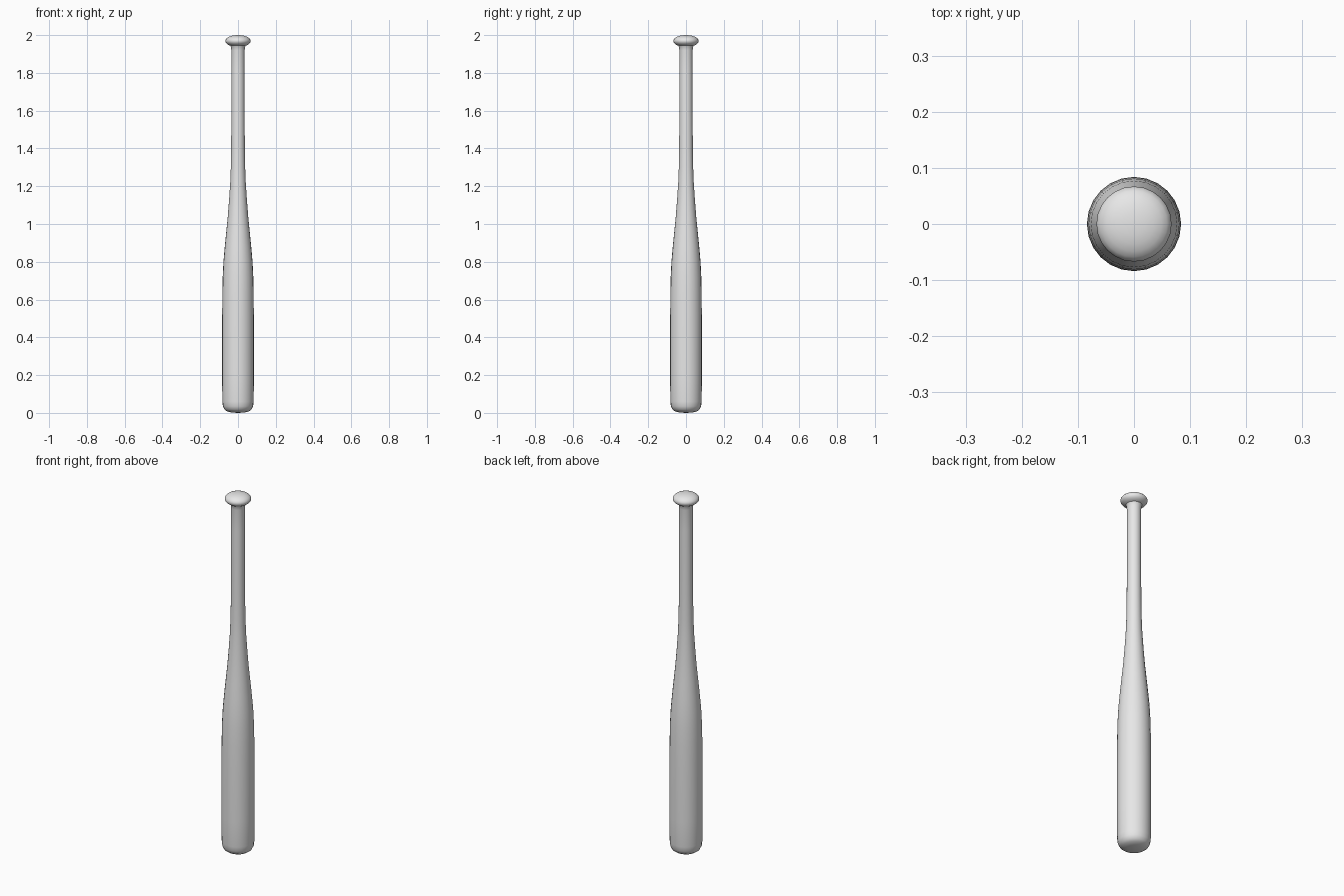
import bpy, bmesh, math
from mathutils import Vector

cube = bpy.data.objects.get("Cube")
if cube:
    bpy.data.objects.remove(cube, do_unlink=True)

SEGMENTS = 24

# Single pale grey finish
grey = bpy.data.materials.new("pale grey")
grey.use_nodes = True
grey.diffuse_color = (0.8, 0.8, 0.8, 1)
grey.node_tree.nodes["Principled BSDF"].inputs["Base Color"].default_value = grey.diffuse_color


def lathe(name, profile):
    """Revolve a (radius, height) profile around z."""
    bm = bmesh.new()
    verts = [bm.verts.new((r, 0, z)) for r, z in profile]
    edges = [bm.edges.new(pair) for pair in zip(verts, verts[1:])]
    bmesh.ops.spin(bm, geom=verts + edges, axis=(0, 0, 1), cent=(0, 0, 0),
                   angle=math.tau, steps=SEGMENTS, use_duplicate=False)
    bmesh.ops.remove_doubles(bm, verts=bm.verts, dist=0.0001)
    bmesh.ops.recalc_face_normals(bm, faces=bm.faces)
    for face in bm.faces:
        face.smooth = True
    mesh = bpy.data.meshes.new(name)
    bm.to_mesh(mesh)
    bm.free()
    mesh.materials.append(grey)
    obj = bpy.data.objects.new(name, mesh)
    bpy.context.collection.objects.link(obj)
    return obj


# Barrel with rounded end, tapering into the slim handle
lathe("barrel_and_handle", [
    (0, 0), (0.035, 0.002), (0.058, 0.008), (0.072, 0.018), (0.08, 0.035),
    (0.083, 0.06), (0.084, 0.2), (0.084, 0.45), (0.083, 0.62), (0.081, 0.72),
    (0.077, 0.8), (0.07, 0.88), (0.062, 0.96), (0.054, 1.04), (0.047, 1.13),
    (0.041, 1.22), (0.038, 1.3), (0.036, 1.42), (0.035, 1.6), (0.035, 1.8),
    (0.035, 1.92), (0.038, 1.94), (0.044, 1.95),
])

# Flattened round knob, built as an elliptical profile
steps = 12
knob_profile = []
for i in range(steps + 1):
    a = math.pi * (i / steps - 0.5)
    knob_profile.append((0.067 * max(math.cos(a), 0) ** 0.9, 1.969 + 0.031 * math.sin(a)))
lathe("knob", knob_profile)
